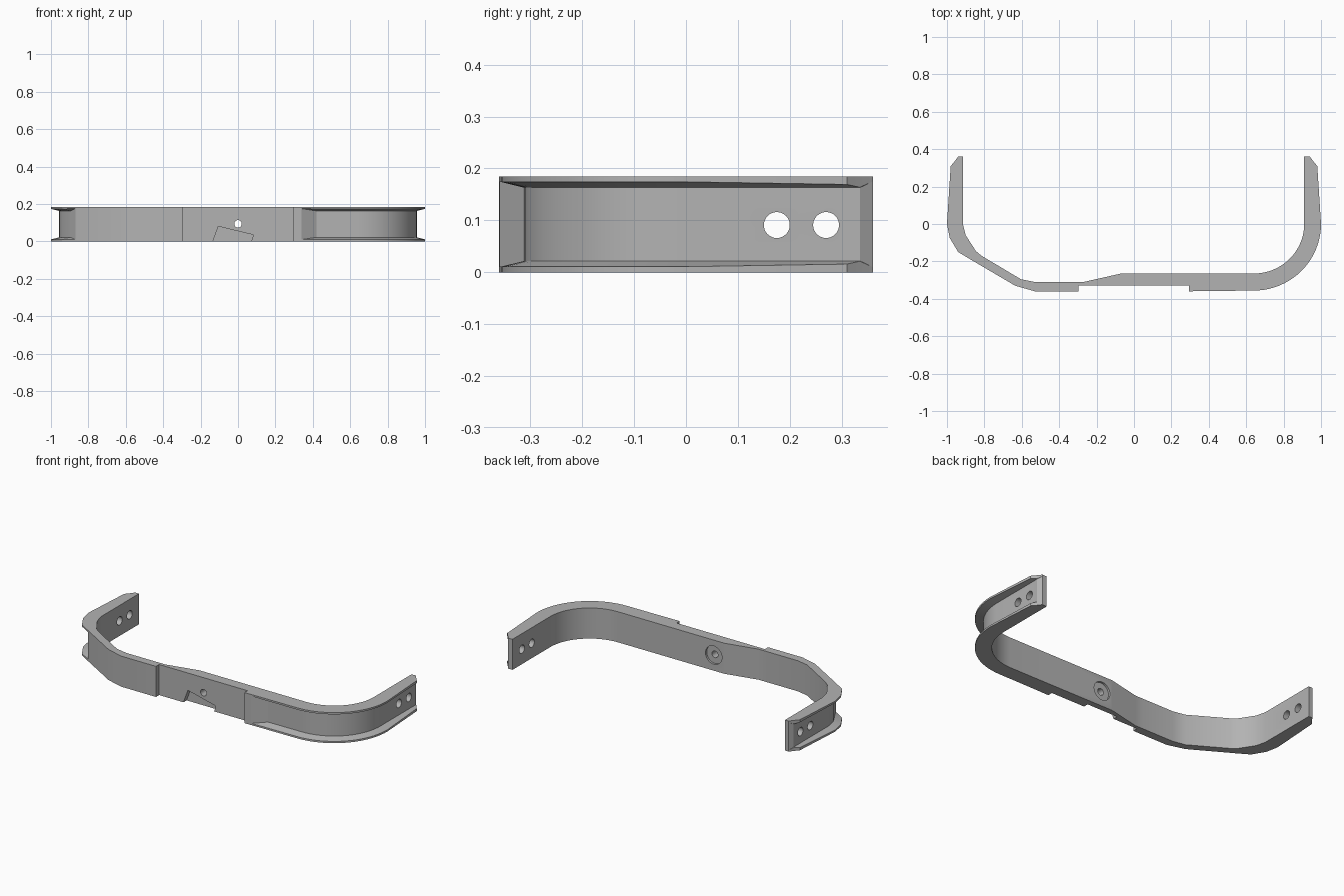
import bpy, bmesh
from math import sin, cos, pi, radians
from mathutils import Vector, Matrix

if "Cube" in bpy.data.objects:
    bpy.data.objects.remove(bpy.data.objects["Cube"])

HEIGHT = 0.185
DEEP = 0.045

grey = bpy.data.materials.new("plain_grey")
grey.use_nodes = True
grey.diffuse_color = (0.45, 0.45, 0.45, 1)
grey.node_tree.nodes["Principled BSDF"].inputs["Base Color"].default_value = (0.45, 0.45, 0.45, 1)


def arm(side, inner):
    """Stations of a straight arm: inner point, outer point, channel depth."""
    rows = [(0, 1.0, DEEP), (0.31, 0.98, 0.025), (0.335, 0.959, 0.003), (0.36, 0.94, 0)]
    return [((side * inner, y), (side * x, y), d) for y, x, d in rows]


# Plan of the bracket, from the right arm's tip round to the left arm's tip
stations = arm(-1, 0.915)[::-1]
stations += [
    ((-0.900, -0.06), (-0.985, -0.075), DEEP),
    ((-0.845, -0.145), (-0.94, -0.15), DEEP),
    ((-0.815, -0.17), (-0.87, -0.192), 0),
    ((-0.605, -0.295), (-0.635, -0.33), 0),
    ((-0.53, -0.31), (-0.53, -0.36), 0),
    ((-0.32, -0.31), (-0.297, -0.36), 0),
    ((-0.27, -0.31), (-0.297, -0.33), 0),
    ((-0.07, -0.265), (-0.07, -0.33), 0),
    ((0.27, -0.265), (0.295, -0.33), 0),
    ((0.31, -0.265), (0.295, -0.36), 0),
    ((0.34, -0.265), (0.34, -0.359), 0),
    ((0.42, -0.265), (0.42, -0.358), DEEP),
]
STEPS = 20
for i in range(STEPS):
    a = pi / 2 * i / STEPS
    stations.append(((0.64 + 0.27 * sin(a), -0.265 * cos(a)),
                     (0.64 + 0.36 * sin(a), -0.356 * cos(a)), DEEP))
stations += arm(1, 0.91)


def section(inner, outer, depth):
    """Channel section with drafted flanges, open to the outside."""
    inner, outer = Vector(inner), Vector(outer)
    floor = outer + (inner - outer).normalized() * depth
    f = 0.022 if depth else 0.01
    rim = f - 0.25 * depth
    pts = [(inner, 0), (outer, 0), (outer, rim), (floor, f)]
    pts += [(p, HEIGHT - z) for p, z in reversed(pts)]
    return [(p.x, p.y, z) for p, z in pts]


# Bracket body
bm = bmesh.new()
rings = [[bm.verts.new(p) for p in section(*s)] for s in stations]
for a, b in zip(rings, rings[1:]):
    for i in range(8):
        j = (i + 1) % 8
        bm.faces.new((a[i], a[j], b[j], b[i]))
bm.faces.new(rings[0])
bm.faces.new(rings[-1])
bmesh.ops.remove_doubles(bm, verts=bm.verts, dist=0.0001)
bmesh.ops.recalc_face_normals(bm, faces=bm.faces)
mesh = bpy.data.meshes.new("bracket_body")
bm.to_mesh(mesh)
bm.free()
mesh.materials.append(grey)
body = bpy.data.objects.new("bracket_body", mesh)
bpy.context.collection.objects.link(body)


def cut(build):
    """Subtract the shape made by build(bm) from the body."""
    cm = bmesh.new()
    build(cm)
    bmesh.ops.recalc_face_normals(cm, faces=cm.faces)
    me = bpy.data.meshes.new("cutter")
    cm.to_mesh(me)
    cm.free()
    me.materials.append(grey)
    cutter = bpy.data.objects.new("cutter", me)
    cutter.hide_render = True
    bpy.context.collection.objects.link(cutter)
    mod = body.modifiers.new("cut", "BOOLEAN")
    mod.operation = "DIFFERENCE"
    mod.solver = "EXACT"
    mod.object = cutter
    bpy.ops.object.modifier_apply(modifier=mod.name)
    bpy.data.objects.remove(cutter)


def drill(centre, radius, length, axis):
    turn = Matrix.Rotation(pi / 2, 4, axis)
    cut(lambda m: bmesh.ops.create_cone(
        m, cap_ends=True, segments=32, radius1=radius, radius2=radius, depth=length,
        matrix=Matrix.Translation(centre) @ turn))


def notch(m):
    """Tilted pocket open at the bottom edge of the front."""
    outline = [(-0.145, -0.03), (-0.105, 0.08), (0.082, 0.035), (0.062, -0.03)]
    low = [m.verts.new((x, -0.40, z)) for x, z in outline]
    high = [m.verts.new((x, -0.30, z)) for x, z in outline]
    m.faces.new(low)
    m.faces.new(high)
    for i in range(4):
        j = (i + 1) % 4
        m.faces.new((low[i], low[j], high[j], high[i]))


bpy.ops.object.select_all(action="DESELECT")
body.select_set(True)
bpy.context.view_layer.objects.active = body

# Mounting holes in both arms
for side in (-1, 1):
    for y in (0.175, 0.27):
        drill((side * 0.94, y, 0.091), 0.025, 0.2, "Y")
# Front notch, centre hole and its counterbore at the back
cut(notch)
drill((0, -0.3, 0.094), 0.02, 0.3, "X")
drill((0, -0.265, 0.094), 0.055, 0.024, "X")

bpy.ops.object.shade_smooth_by_angle(angle=radians(20))
